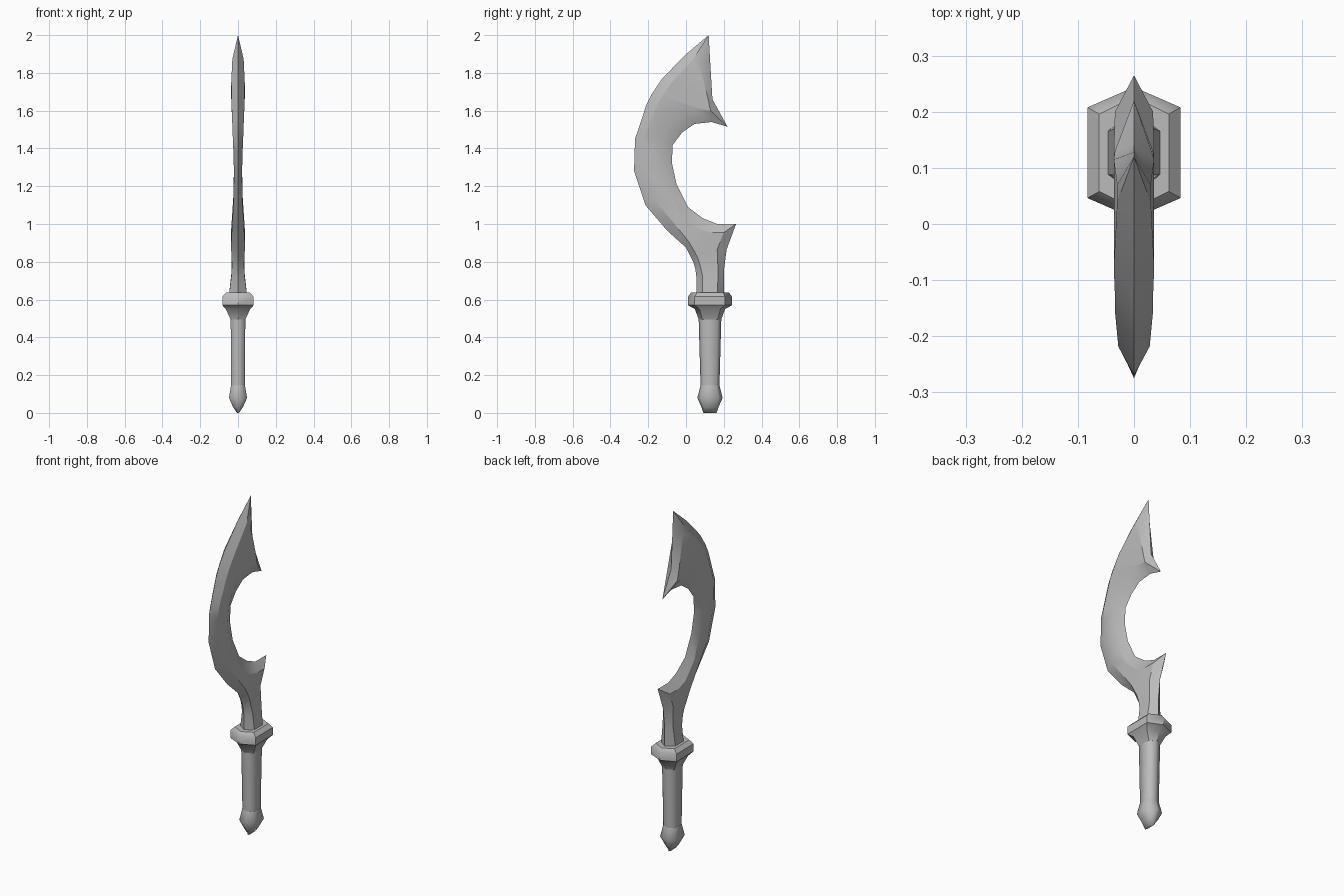
import bpy
import bmesh
from math import radians
from mathutils import Vector

cube = bpy.data.objects.get("Cube")
if cube:
    bpy.data.objects.remove(cube, do_unlink=True)

steel = bpy.data.materials.new("plain grey")
steel.use_nodes = True
grey = (0.5, 0.5, 0.5, 1)
steel.diffuse_color = grey
steel.node_tree.nodes["Principled BSDF"].inputs["Base Color"].default_value = grey

HANDLE_Y = 0.127


def loft(name, rings, smooth_angle):
    """Skin a stack of equal closed rings, cap both ends and merge collapsed points."""
    bm = bmesh.new()
    loops = [[bm.verts.new(point) for point in ring] for ring in rings]
    count = len(loops[0])
    for lower, upper in zip(loops, loops[1:]):
        for i in range(count):
            j = (i + 1) % count
            bm.faces.new((lower[i], lower[j], upper[j], upper[i]))
    bm.faces.new(loops[0])
    bm.faces.new(loops[-1])
    bmesh.ops.remove_doubles(bm, verts=bm.verts, dist=0.0005)
    bmesh.ops.recalc_face_normals(bm, faces=bm.faces)
    mesh = bpy.data.meshes.new(name)
    bm.to_mesh(mesh)
    bm.free()
    mesh.materials.append(steel)
    obj = bpy.data.objects.new(name, mesh)
    bpy.context.collection.objects.link(obj)
    bpy.ops.object.select_all(action="DESELECT")
    obj.select_set(True)
    bpy.context.view_layer.objects.active = obj
    bpy.ops.object.shade_smooth_by_angle(angle=radians(smooth_angle))
    return obj


def hexagon(z, half_x, half_y):
    """Six-sided ring with its points at the front and back."""
    side = half_y * 0.69
    outline = [(0, -half_y), (half_x, -side), (half_x, side),
               (0, half_y), (-half_x, side), (-half_x, -side)]
    return [(x, y + HANDLE_Y, z) for x, y in outline]


def blade_section(outer, ridge, inner, half_width, bevel):
    """Double-bevelled section: two sharp edges joined by flat cheeks."""
    outer, ridge, inner = (Vector((0, y, z)) for y, z in (outer, ridge, inner))
    step = ridge - outer
    length = min(bevel, step.length * 0.6)
    outer_ridge = outer + step.normalized() * length
    side = Vector((half_width, 0, 0))
    return [outer, outer_ridge + side, ridge + side,
            inner, ridge - side, outer_ridge - side]


# Handle parts: each ring is height, half width, half depth
handle_parts = {
    "pommel": ([(0, .006, .035), (.03, .026, .045), (.08, .048, .067),
                (.145, .037, .05)], 70),
    "grip": ([(.145, .036, .05), (.32, .037, .055), (.5, .039, .06)], 70),
    "guard": ([(.495, .039, .06), (.55, .065, .08), (.57, .083, .117),
               (.615, .083, .117), (.637, .062, .1)], 40),
}
for part, (profile, angle) in handle_parts.items():
    loft(part, [hexagon(*ring) for ring in profile], angle)

# Blade, from tip to root: outer edge, inner ridge, inner edge, half width
tip = (.12, 2)
stations = [
    (tip, tip, tip, 0),
    ((-.01, 1.89), (.07, 1.86), (.128, 1.86), .03),
    ((-.13, 1.765), (.115, 1.67), (.14, 1.66), .036),
    ((-.18, 1.69), (.13, 1.6), (.22, 1.515), .034),
    ((-.21, 1.63), (.05, 1.61), (.135, 1.54), .034),
    ((-.24, 1.54), (-.02, 1.585), (.045, 1.53), .031),
    ((-.27, 1.45), (-.09, 1.515), (-.02, 1.485), .028),
    ((-.272, 1.38), (-.125, 1.435), (-.07, 1.42), .025),
    ((-.275, 1.28), (-.13, 1.325), (-.075, 1.325), .022),
    ((-.215, 1.1), (-.085, 1.17), (-.05, 1.21), .023),
    ((-.1, .965), (-.035, 1.065), (.01, 1.09), .03),
    ((0, .875), (.06, .975), (.09, 1.03), .036),
    ((.02, .835), (.13, .955), (.165, 1), .036),
    ((.04, .795), (.2, .955), (.265, 1), .034),
    ((.05, .76), (.165, .865), (.215, .865), .032),
    ((.055, .72), (.17, .74), (.2, .75), .035),
    ((.055, .62), (.165, .62), (.2, .62), .048),
]
sections = []
for outer, ridge, inner, half_width in stations:
    bevel = 0.055 if outer[1] > 0.9 else 0.033
    sections.append(blade_section(outer, ridge, inner, half_width, bevel))
loft("blade", sections, 25)
